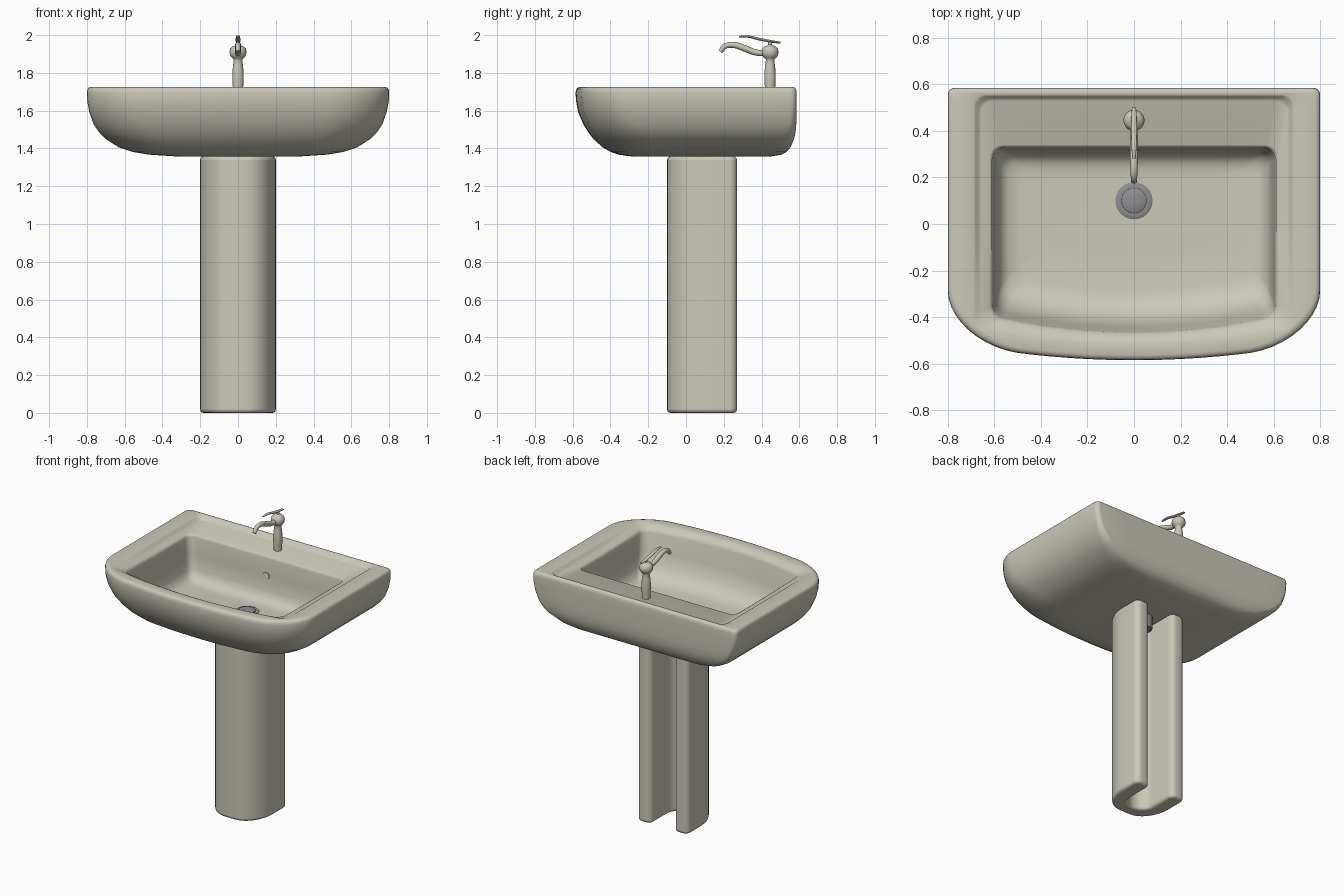
import bpy, bmesh, math
from mathutils import Vector

if "Cube" in bpy.data.objects:
    bpy.data.objects.remove(bpy.data.objects["Cube"], do_unlink=True)


def material(name, rgb):
    m = bpy.data.materials.new(name)
    m.use_nodes = True
    m.diffuse_color = (*rgb, 1)
    m.node_tree.nodes["Principled BSDF"].inputs["Base Color"].default_value = (*rgb, 1)
    return m


CERAMIC = material("warm white ceramic", (0.60, 0.58, 0.49))
STEEL = material("grey steel", (0.27, 0.27, 0.28))
PALE = material("pale overflow", (0.75, 0.74, 0.68))


def smooth(obj, angle=40):
    bpy.ops.object.select_all(action='DESELECT')
    obj.select_set(True)
    bpy.context.view_layer.objects.active = obj
    bpy.ops.object.shade_smooth_by_angle(angle=math.radians(angle))


def loft(name, rings, mat, angle=40):
    """Skin a closed solid through rings of equal point count."""
    bm = bmesh.new()
    loops = [[bm.verts.new(p) for p in ring] for ring in rings]
    n = len(loops[0])
    for a, b in zip(loops, loops[1:]):
        for i in range(n):
            j = (i + 1) % n
            bm.faces.new((a[i], a[j], b[j], b[i]))
    bm.faces.new(loops[0][::-1])
    bm.faces.new(loops[-1])
    bmesh.ops.recalc_face_normals(bm, faces=bm.faces)
    mesh = bpy.data.meshes.new(name)
    bm.to_mesh(mesh)
    bm.free()
    obj = bpy.data.objects.new(name, mesh)
    bpy.context.collection.objects.link(obj)
    mesh.materials.append(mat)
    smooth(obj, angle)
    return obj


def lathe(name, profile, x, y, mat, sides=32):
    turn = [2 * math.pi * i / sides for i in range(sides)]
    return loft(name, [[(x + r * math.cos(t), y + r * math.sin(t), z) for t in turn]
                       for r, z in profile], mat)


def corner(p0, p1, p2, steps=10):
    """Rounded corner from p0 to p2 around p1."""
    p0, p1, p2 = Vector(p0), Vector(p1), Vector(p2)
    h0, h1 = p0.lerp(p1, 0.55), p2.lerp(p1, 0.55)
    out = []
    for i in range(steps + 1):
        t = i / steps
        u = 1 - t
        out.append(u**3 * p0 + 3 * u * u * t * h0 + 3 * u * t * t * h1 + t**3 * p2)
    return out


def mirrored(half):
    """Close a right half that starts and ends on the centre line."""
    return half + [Vector((-p.x, p.y)) for p in half[-2:0:-1]]


def outline(w, back, front, bow, rx, ry, rb, z, z_front=None):
    """Basin outline: square back, straight sides, bowed front."""
    z_front = z if z_front is None else z_front
    edge = lambda x: front + bow * (x / w) ** 2
    half = [Vector((x, edge(x))) for x in [(w - rx) * i / 8 for i in range(8)]]
    half += corner((w - rx, edge(w - rx)), (w, front + bow), (w, front + bow + ry))
    start, end = front + bow + ry, back - rb
    half += [Vector((w, start + (end - start) * i / 8)) for i in range(1, 8)]
    half += corner((w, end), (w, back), (w - rb, back), 6)
    half += [Vector(((w - rb) * (1 - i / 4), back)) for i in range(1, 5)]
    ring = []
    for p in mirrored(half):
        t = min(1, max(0, (0.05 - p.y) / 0.45))
        t = t * t * (3 - 2 * t)
        ring.append((p.x, p.y, z + (z_front - z) * t))
    return ring


# Basin: outer shell from the underside up to the rim
outer = [(0.33, 0.45, -0.29, 1.358), (0.47, 0.505, -0.355, 1.367), (0.56, 0.532, -0.40, 1.382),
         (0.63, 0.553, -0.44, 1.405), (0.70, 0.572, -0.49, 1.45), (0.735, 0.58, -0.517, 1.485),
         (0.765, 0.584, -0.545, 1.53), (0.788, 0.585, -0.572, 1.595), (0.798, 0.585, -0.582, 1.65),
         (0.80, 0.585, -0.585, 1.695), (0.798, 0.583, -0.582, 1.712), (0.792, 0.578, -0.575, 1.721),
         (0.78, 0.57, -0.563, 1.725)]
rings = [outline(w, b, f, 0.1 * w, 0.375 * w, 0.22 * min(1, w / 0.7), 0.03 + 0.3 * (0.8 - w), z)
         for w, b, f, z in outer]
# Rim, shallow tap ledge that fades out at the front, and bowl
inner = [(0.69, 0.555, -0.52, 0.05, 1.725, 1.724), (0.68, 0.549, -0.505, 0.05, 1.721, 1.721),
         (0.668, 0.539, -0.495, 0.05, 1.702, 1.716), (0.655, 0.529, -0.488, 0.05, 1.697, 1.712),
         (0.62, 0.34, -0.477, 0.05, 1.695, 1.703), (0.611, 0.332, -0.470, 0.05, 1.69, 1.695),
         (0.607, 0.328, -0.464, 0.05, 1.675, 1.68), (0.597, 0.321, -0.443, 0.05, 1.56, 1.56),
         (0.586, 0.311, -0.415, 0.05, 1.46, 1.475), (0.57, 0.294, -0.38, 0.05, 1.418, 1.43),
         (0.54, 0.268, -0.34, 0.05, 1.396, 1.402), (0.49, 0.24, -0.29, 0.05, 1.387, 1.39),
         (0.35, 0.2, -0.15, 0.05, 1.385, 1.385)]
rings += [outline(w, b, f, 0.07, r, r, r, z, zf) for w, b, f, r, z, zf in inner]
loft("basin", rings, CERAMIC, 50)

# Pedestal: U-shaped column with a well rounded front, open at the back
half = [Vector((0, -0.1))]
half += corner((0.05, -0.098), (0.196, -0.092), (0.2, 0.11), 12)
half += corner((0.2, 0.23), (0.2, 0.27), (0.16, 0.27), 6)
half += corner((0.13, 0.27), (0.09, 0.27), (0.09, 0.23), 6)
half += corner((0.09, 0.08), (0.09, -0.01), (0, -0.01), 8)
section = mirrored(half)
pedestal = loft("pedestal", [[(p.x, p.y, z) for p in section] for z in (0, 1.358)], CERAMIC)
bevel = pedestal.modifiers.new("soft ends", 'BEVEL')
bevel.width, bevel.segments = 0.018, 3
bevel.limit_method, bevel.angle_limit = 'ANGLE', math.radians(60)

# Drain fitting with raised plug, and the waste pipe below
lathe("drain_flange", [(0.076, 1.38), (0.08, 1.391), (0.074, 1.395), (0.06, 1.395)],
      0, 0.1, STEEL, 24)
lathe("drain_plug", [(0.055, 1.39), (0.055, 1.402), (0.045, 1.407), (0.02, 1.409)],
      0, 0.1, STEEL)
lathe("waste_pipe", [(0.05, 1.27), (0.055, 1.28), (0.055, 1.37)], 0, 0.1, STEEL)

# Overflow hole on the back wall of the bowl
bpy.ops.mesh.primitive_cylinder_add(vertices=24, radius=0.021, depth=0.008,
                                    location=(0, 0.319, 1.56), rotation=(math.pi / 2, 0, 0))
overflow = bpy.context.object
overflow.name = "overflow_hole"
overflow.data.materials.append(PALE)
bpy.ops.mesh.primitive_torus_add(major_radius=0.022, minor_radius=0.002, major_segments=24,
                                 minor_segments=8, location=(0, 0.317, 1.56),
                                 rotation=(math.pi / 2, 0, 0))
ring = bpy.context.object
ring.name = "overflow_ring"
ring.data.materials.append(STEEL)
smooth(ring, 60)

# Tap: turned body with a flattened ball head and short stem
lathe("tap_body", [(0.026, 1.69), (0.027, 1.72), (0.030, 1.76), (0.030, 1.80), (0.026, 1.84),
                   (0.022, 1.868), (0.024, 1.874), (0.035, 1.882), (0.043, 1.896), (0.045, 1.912),
                   (0.041, 1.928), (0.030, 1.940), (0.016, 1.945), (0.010, 1.950),
                   (0.010, 1.972)], 0, 0.445, CERAMIC)


def tube(name, points, widen=1):
    """Tapered tube through (y, z, radius) points on the centre plane."""
    curve = bpy.data.curves.new(name, 'CURVE')
    curve.dimensions = '3D'
    curve.bevel_depth, curve.bevel_resolution = 1, 4
    curve.resolution_u, curve.use_fill_caps = 8, True
    spline = curve.splines.new('BEZIER')
    spline.bezier_points.add(len(points) - 1)
    for bp, (y, z, r) in zip(spline.bezier_points, points):
        bp.co, bp.radius = (0, y, z), r
        bp.handle_left_type = bp.handle_right_type = 'AUTO'
    obj = bpy.data.objects.new(name, curve)
    obj.scale.x = widen
    bpy.context.collection.objects.link(obj)
    curve.materials.append(CERAMIC)


tube("tap_spout", [(0.42, 1.905, 0.016), (0.37, 1.908, 0.016), (0.31, 1.93, 0.017),
                   (0.25, 1.948, 0.016), (0.205, 1.94, 0.014), (0.182, 1.912, 0.012)])
tube("tap_lever", [(0.5, 1.96, 0.005), (0.45, 1.967, 0.007), (0.39, 1.978, 0.007),
                   (0.33, 1.992, 0.006), (0.28, 1.992, 0.004)], 1.8)
